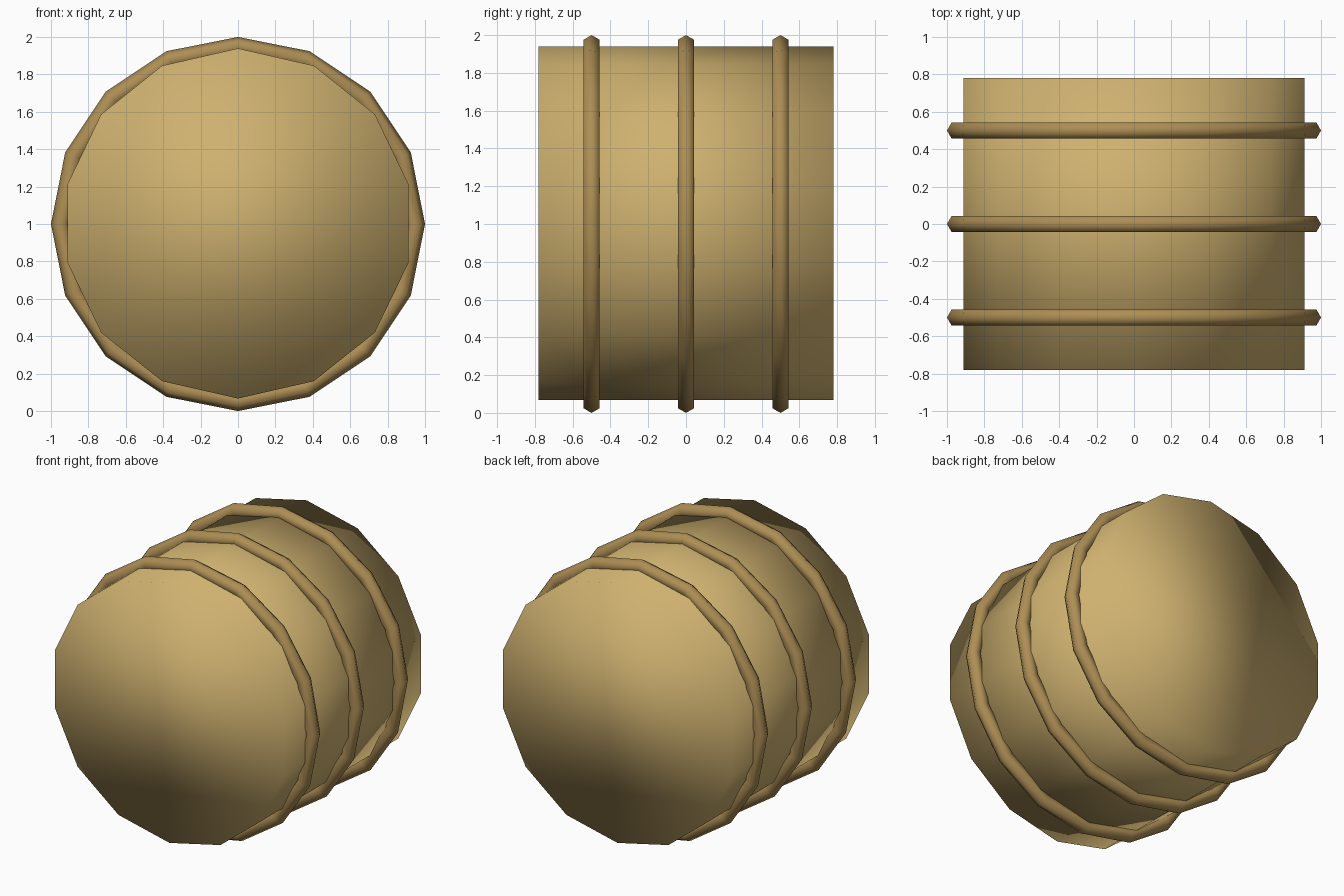
import bpy
from math import pi

if "Cube" in bpy.data.objects:
    bpy.data.objects.remove(bpy.data.objects["Cube"])


def material(name, color):
    m = bpy.data.materials.new(name)
    m.diffuse_color = (*color, 1)
    m.use_nodes = True
    m.node_tree.nodes["Principled BSDF"].inputs["Base Color"].default_value = m.diffuse_color
    return m


def finish(name, mat):
    ob = bpy.context.object
    ob.name = name
    ob.data.materials.append(mat)
    bpy.ops.object.shade_smooth()


straw = material("straw", (0.62, 0.44, 0.16))
rope = material("rope", (0.42, 0.27, 0.09))

# Round bale: 14-sided drum lying along y
bpy.ops.mesh.primitive_cylinder_add(vertices=14, radius=0.936, depth=1.56,
                                    location=(0, 0, 1.003), rotation=(pi / 2, 0, 0))
finish("bale", straw)

# Three binding ropes with hexagonal cross-section
for name, y in (("front_rope", -0.5), ("middle_rope", 0), ("back_rope", 0.5)):
    bpy.ops.mesh.primitive_torus_add(major_segments=16, minor_segments=6,
                                     major_radius=0.95, minor_radius=0.05,
                                     location=(0, y, 1), rotation=(pi / 2, 0, 0))
    finish(name, rope)
